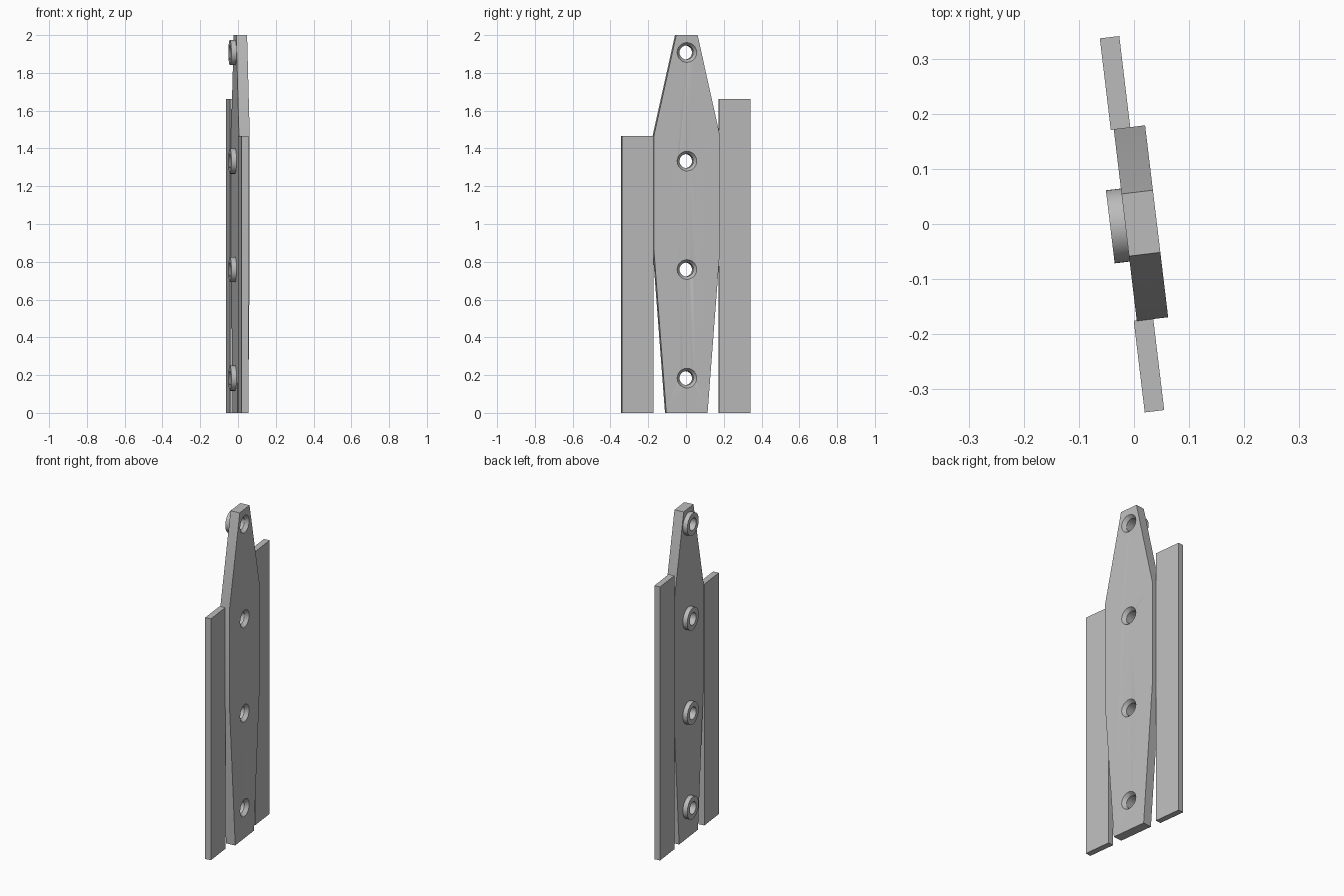
import bpy, bmesh, math
from mathutils import Matrix

if "Cube" in bpy.data.objects:
    bpy.data.objects.remove(bpy.data.objects["Cube"])

TURN = Matrix.Rotation(math.radians(6.85), 4, 'Z')   # whole assembly is turned slightly about z
HOLES = [0.184, 0.759, 1.333, 1.908]                 # hole heights
SEG = 48

grey = bpy.data.materials.new("grey")
grey.diffuse_color = (0.5, 0.5, 0.5, 1)
grey.use_nodes = True
grey.node_tree.nodes["Principled BSDF"].inputs["Base Color"].default_value = grey.diffuse_color


def finish(bm, name):
    bmesh.ops.recalc_face_normals(bm, faces=bm.faces)
    me = bpy.data.meshes.new(name)
    bm.to_mesh(me)
    bm.free()
    me.materials.append(grey)
    ob = bpy.data.objects.new(name, me)
    bpy.context.collection.objects.link(ob)
    ob.matrix_world = TURN
    return ob


def slab(name, outline, x0, x1):
    """Extrude a (y, z) outline from x0 to x1."""
    bm = bmesh.new()
    face = bm.faces.new([bm.verts.new((x0, y, z)) for y, z in outline])
    geo = bmesh.ops.extrude_face_region(bm, geom=[face])["geom"]
    bmesh.ops.translate(bm, vec=(x1 - x0, 0, 0),
                        verts=[v for v in geo if isinstance(v, bmesh.types.BMVert)])
    return finish(bm, name)


def lathe(name, profile, z, closed=False):
    """Turn an (x, radius) profile about an x-directed axis at height z."""
    bm = bmesh.new()
    rings = [[bm.verts.new((x, r * math.cos(2 * math.pi * i / SEG),
                            z + r * math.sin(2 * math.pi * i / SEG)))
              for i in range(SEG)] for x, r in profile]
    for k in range(len(rings) if closed else len(rings) - 1):
        a, b = rings[k], rings[(k + 1) % len(rings)]
        for i in range(SEG):
            j = (i + 1) % SEG
            bm.faces.new((a[i], a[j], b[j], b[i]))
    if not closed:
        bm.faces.new(rings[0])
        bm.faces.new(rings[-1])
    return finish(bm, name)


def smooth(ob):
    bpy.ops.object.select_all(action='DESELECT')
    bpy.context.view_layer.objects.active = ob
    ob.select_set(True)
    bpy.ops.object.shade_smooth_by_angle(angle=math.radians(25))


# side strips
slab("short_strip", [(-0.343, 0), (-0.175, 0), (-0.175, 1.467), (-0.343, 1.467)], -0.0215, 0.0142)
slab("long_strip", [(0.175, 0), (0.343, 0), (0.343, 1.663), (0.175, 1.663)], -0.0215, 0.0142)

# tapered central plate
half = [(0.11, 0), (0.176, 0.86), (0.176, 1.467), (0.057, 2.0)]
plate = slab("centre_plate", half + [(-y, z) for y, z in reversed(half)], -0.016, 0.0415)

for n, z in enumerate(HOLES):
    # countersunk screw hole
    cutter = lathe(f"hole_cutter_{n}", [(-0.03, 0.037), (0.02, 0.037), (0.0415, 0.052), (0.06, 0.065)], z)
    mod = plate.modifiers.new("hole", 'BOOLEAN')
    mod.operation, mod.solver, mod.object = 'DIFFERENCE', 'EXACT', cutter
    bpy.context.view_layer.objects.active = plate
    bpy.ops.object.modifier_apply(modifier=mod.name)
    bpy.data.objects.remove(cutter)
    # raised boss on the rear face
    smooth(lathe(f"boss_{n}", [(-0.016, 0.067), (-0.0435, 0.067), (-0.0435, 0.037), (-0.016, 0.037)], z, True))
smooth(plate)
